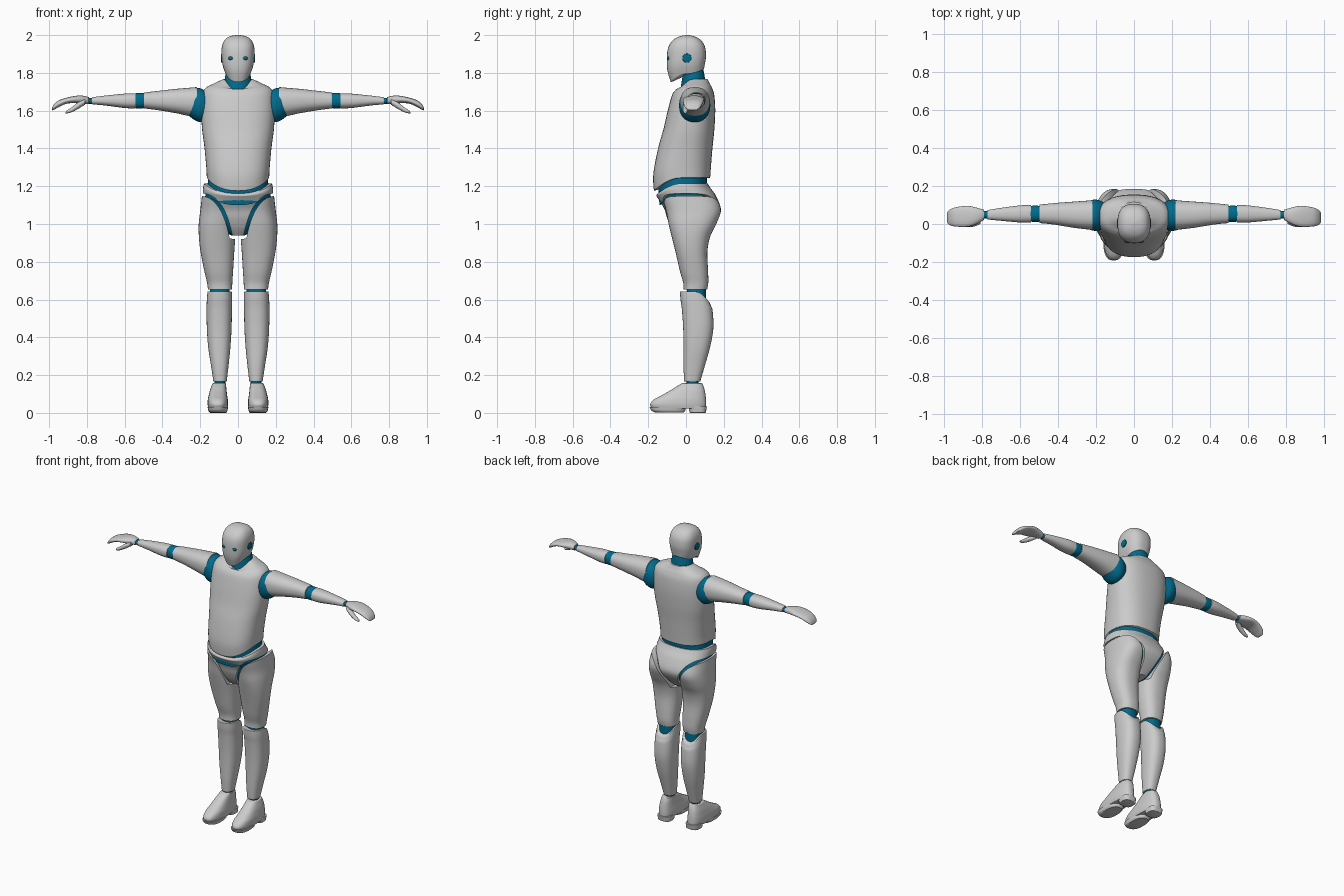
import bpy, bmesh
from math import sin, cos, pi, copysign

if "Cube" in bpy.data.objects:
    bpy.data.objects.remove(bpy.data.objects["Cube"])

teal = bpy.data.materials.new("teal_joint")
teal.diffuse_color = (0.0, 0.15, 0.27, 1)
teal.use_nodes = True
teal.node_tree.nodes["Principled BSDF"].inputs["Base Color"].default_value = teal.diffuse_color


def spline(pts, steps):
    """Catmull-Rom interpolation through tuples of any length."""
    out = []
    for i in range(len(pts) - 1):
        a, b, c, d = pts[max(i - 1, 0)], pts[i], pts[i + 1], pts[min(i + 2, len(pts) - 1)]
        for s in range(steps):
            t = s / steps
            out.append(tuple(q + 0.5 * t * (r - p + t * (2*p - 5*q + 4*r - u + t * (3*(q - r) + u - p)))
                             for p, q, r, u in zip(a, b, c, d)))
    return out + [pts[-1]]


def to_object(bm, name, mat=None):
    bmesh.ops.recalc_face_normals(bm, faces=bm.faces)
    me = bpy.data.meshes.new(name)
    bm.to_mesh(me)
    bm.free()
    ob = bpy.data.objects.new(name, me)
    bpy.context.collection.objects.link(ob)
    if mat:
        me.materials.append(mat)
    return ob


def finish(ob, mirror=False, bevel=0.0, cut=None, mode='DIFFERENCE'):
    """Add and apply modifiers, then shade smooth with sharp edges kept."""
    if cut:
        m = ob.modifiers.new("cut", 'BOOLEAN')
        m.object, m.operation, m.solver = cut, mode, 'EXACT'
    if bevel:
        m = ob.modifiers.new("bevel", 'BEVEL')
        m.width, m.segments, m.limit_method, m.angle_limit = bevel, 2, 'ANGLE', 0.8
    if mirror:
        ob.modifiers.new("mirror", 'MIRROR')
    bpy.ops.object.select_all(action='DESELECT')
    ob.select_set(True)
    bpy.context.view_layer.objects.active = ob
    if len(ob.modifiers):
        bpy.ops.object.convert(target='MESH')
    bpy.ops.object.shade_smooth_by_angle(angle=0.7)
    return ob


def loft(name, rings, axis='Z', n=2.4, mat=None, seg=48, steps=5):
    """Rings: (t, a0, a1, b0, b1, dip at low b, dip at high b) along an axis."""
    rings = spline([tuple(r) + (0,) * (7 - len(r)) for r in rings], steps)
    bm = bmesh.new()
    loops = []
    for t, a0, a1, b0, b1, dl, dh in rings:
        loop = []
        for k in range(seg):
            c, s = cos(2 * pi * k / seg), sin(2 * pi * k / seg)
            u = copysign(abs(c) ** (2 / n), c)
            v = copysign(abs(s) ** (2 / n), s)
            a, b = (a0 + a1 + u * (a1 - a0)) / 2, (b0 + b1 + v * (b1 - b0)) / 2
            h = t - (dl if v < 0 else dh) * v * v
            loop.append(bm.verts.new((a, b, h) if axis == 'Z' else (h, a, b)))
        loops.append(loop)
    for p, q in zip(loops, loops[1:]):
        for k in range(seg):
            j = (k + 1) % seg
            bm.faces.new((p[k], p[j], q[j], q[k]))
    for loop in (loops[0], loops[-1]):
        mid = bm.verts.new(sum((v.co for v in loop[1:]), loop[0].co.copy()) / seg)
        for k in range(seg):
            bm.faces.new((loop[k], loop[(k + 1) % seg], mid))
    return to_object(bm, name, mat)


def sym(rings):
    return [(r[0], -r[1]) + tuple(r[1:]) for r in rings]


def prism(name, pts, dx, dz):
    """Outline in x/z extruded through the whole depth."""
    bm = bmesh.new()
    f = bm.faces.new([bm.verts.new((x + dx, -0.4, z + dz)) for x, z in pts])
    ext = bmesh.ops.extrude_face_region(bm, geom=[f])
    bmesh.ops.translate(bm, vec=(0, 0.8, 0), verts=[v for v in ext['geom'] if isinstance(v, bmesh.types.BMVert)])
    ob = to_object(bm, name)
    ob.hide_render = True
    return ob


# Head, eyes, ear discs, neck
finish(loft("head", sym([
    (1.795, .066, -.08, .095, .045, -.025), (1.84, .081, -.099, .1, .025, -.008),
    (1.89, .087, -.101, .106), (1.94, .085, -.092, .1), (1.975, .07, -.067, .077),
    (1.993, .045, -.035, .045), (2.0, .01, -.002, .014)]), n=2.5), bevel=.004)

bm = bmesh.new()
bmesh.ops.create_uvsphere(bm, u_segments=24, v_segments=12, radius=1)
bmesh.ops.scale(bm, vec=(.016, .012, .011), verts=bm.verts)
bmesh.ops.translate(bm, vec=(.036, -.089, 1.877), verts=bm.verts)
finish(to_object(bm, "eyes", teal), mirror=True)
finish(loft("ear_discs", [(.07, -.019, .029, 1.854, 1.902), (.09, -.019, .029, 1.854, 1.902)],
            'X', 2, teal), mirror=True, bevel=.003)
finish(loft("neck", sym([(1.68, .074, -.035, .108), (1.76, .071, -.022, .102),
                         (1.84, .056, -.01, .088)]), n=2, mat=teal))

# Torso and waist joint
finish(loft("torso", sym([
    (1.245, .165, -.17, .128, .07), (1.3, .168, -.173, .132, .035), (1.4, .177, -.148, .14),
    (1.5, .19, -.12, .15), (1.6, .195, -.097, .155), (1.68, .19, -.075, .15),
    (1.72, .172, -.055, .138, .01), (1.745, .125, -.045, .125, .03),
    (1.767, .078, -.034, .115, .06)])), bevel=.005)
finish(loft("waist_joint", sym([(1.16, .165, -.14, .105, .06), (1.28, .155, -.15, .115, .06)]), mat=teal))

# Pelvis and thighs, separated by a curved leg opening
opening = spline([(.03, .935), (.042, .99), (.062, 1.05), (.088, 1.1), (.125, 1.14), (.175, 1.16), (.3, 1.168)], 4)
outline = opening + [(.3, .5), (-.03, .5), (-.03, .93)]
pelvis_cut = prism("pelvis_cutter", outline, 0, 0)
finish(pelvis_cut, mirror=False)
pelvis_cut.modifiers.new("mirror", 'MIRROR').use_mirror_merge = False
thigh_cut = prism("thigh_cutter", outline, .014, -.012)

hips = [(1.215, .18, -.15, .115, .055), (1.19, .185, -.157, .13, .04), (1.15, .187, -.148, .158, .015),
        (1.08, .197, -.115, .185, 0), (1.03, .19, -.1, .17, 0), (.98, .12, -.078, .13, 0), (.94, .05, -.05, .09, 0)]
pelvis = loft("pelvis", sym(hips))
thighs = loft("thighs", [
    (1.2, .0, .185, -.13, .14), (1.14, .001, .192, -.125, .165), (1.07, .003, .2, -.105, .184),
    (1.0, .01, .208, -.092, .16), (.93, .014, .207, -.075, .127), (.85, .02, .198, -.055, .113),
    (.75, .026, .178, -.032, .117), (.69, .03, .164, -.015, .118), (.652, .031, .159, -.012, .112)])
core = [(z, w - .014, f + .016, b - .016, d) for z, w, f, b, d in hips[1:]]
finish(loft("hip_joint", sym(core), mat=teal))
finish(pelvis, cut=pelvis_cut)
finish(thighs, mirror=True, cut=thigh_cut, mode='INTERSECT')
for c in (pelvis_cut, thigh_cut):
    bpy.data.objects.remove(c)

# Knees, shins, ankles
finish(loft("knee_joints", [(.56, .045, .148, .005, .105), (.69, .045, .148, .005, .105)], mat=teal), mirror=True)
finish(loft("shins", [
    (.165, .06, .13, -.01, .075), (.25, .05, .143, -.013, .1), (.35, .04, .158, -.013, .128),
    (.45, .034, .165, -.015, .145), (.55, .032, .166, -.022, .141, 0, .01),
    (.6, .031, .165, -.029, .133, 0, .035), (.643, .033, .161, -.032, .125, 0, .06)]),
    mirror=True, bevel=.004)
finish(loft("ankle_joints", [(.13, .067, .125, .002, .066), (.19, .067, .125, .002, .066)], n=2, mat=teal), mirror=True)

# Shoes with separate sole and heel
finish(loft("shoes", [
    (.022, .056, .157, -.18, .105), (.045, .053, .161, -.19, .107), (.07, .054, .16, -.172, .106),
    (.09, .057, .156, -.135, .104), (.115, .06, .15, -.09, .1), (.135, .062, .143, -.058, .095),
    (.157, .064, .135, -.022, .086)], n=2.6), mirror=True, bevel=.005)
finish(loft("shoe_soles", [(.003, .062, .15, -.165, -.01), (.012, .056, .157, -.183, -.004),
                           (.03, .053, .161, -.192, .0)], n=2.6), mirror=True)
finish(loft("shoe_heels", [(.0, .06, .15, .02, .105), (.035, .058, .155, .012, .111)], n=3), mirror=True, bevel=.003)

# Shoulders and arms
finish(loft("shoulder_joints", [
    (.15, -.02, .11, 1.56, 1.69), (.19, -.035, .127, 1.54, 1.715), (.22, -.034, .127, 1.545, 1.72),
    (.25, -.022, .115, 1.565, 1.71), (.29, -.01, .1, 1.6, 1.7)], 'X', 2.2, teal), mirror=True)
finish(loft("upper_arms", [
    (.217, -.03, .125, 1.572, 1.725, -.045), (.26, -.027, .122, 1.577, 1.721, -.025),
    (.33, -.018, .117, 1.587, 1.715), (.42, -.003, .11, 1.602, 1.705), (.498, .005, .102, 1.612, 1.696)],
    'X', 2.3), mirror=True, bevel=.004)
finish(loft("elbow_joints", [(.47, .018, .092, 1.618, 1.69), (.52, .01, .097, 1.611, 1.694),
                             (.57, .018, .092, 1.618, 1.688)], 'X', 2.3, teal), mirror=True)
finish(loft("forearms", [
    (.542, .008, .1, 1.612, 1.692), (.6, .008, .098, 1.614, 1.69), (.7, .017, .085, 1.627, 1.68),
    (.773, .024, .073, 1.634, 1.671)], 'X', 2.3), mirror=True, bevel=.003)
finish(loft("wrist_joints", [(.755, .03, .068, 1.636, 1.667), (.81, .03, .068, 1.636, 1.667)], 'X', 2, teal), mirror=True)

# Hands: curved mitten and thumb
finish(loft("hands", [
    (.79, .022, .075, 1.635, 1.672), (.83, .0, .086, 1.637, 1.68), (.87, -.013, .095, 1.64, 1.677),
    (.91, -.015, .093, 1.636, 1.668), (.95, -.012, .085, 1.618, 1.654), (.975, -.004, .073, 1.604, 1.633),
    (.985, .01, .06, 1.602, 1.612)], 'X', 2.3), mirror=True, bevel=.003)
finish(loft("thumbs", [
    (.81, .0, .04, 1.632, 1.662), (.845, -.014, .022, 1.61, 1.645), (.88, -.016, .012, 1.592, 1.618),
    (.903, -.014, .007, 1.586, 1.603), (.912, -.007, .002, 1.586, 1.594)], 'X', 2, teal and None, seg=24), mirror=True)
